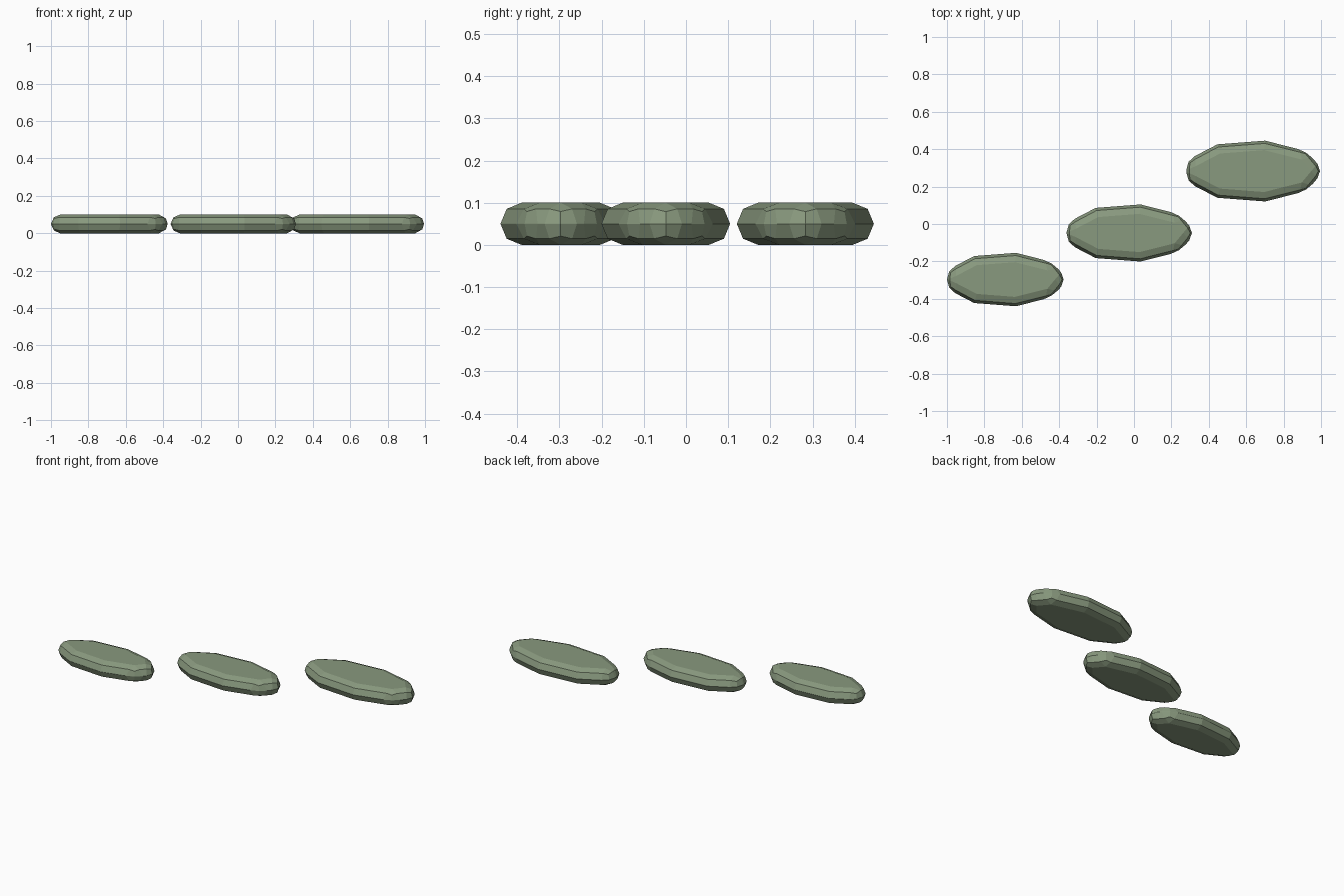
import bpy
import bmesh
import math

cube = bpy.data.objects.get("Cube")
if cube:
    bpy.data.objects.remove(cube)

# One mossy stone colour
moss = bpy.data.materials.new("moss_green_stone")
colour = (0.25, 0.32, 0.21, 1)
moss.diffuse_color = colour
moss.use_nodes = True
bsdf = moss.node_tree.nodes["Principled BSDF"]
bsdf.inputs["Base Color"].default_value = colour
bsdf.inputs["Roughness"].default_value = 0.9

SIDES = 9
HEIGHT = 0.1


def stepping_stone(name, x, y, rx, ry):
    """Flat nine-sided oval slab with a chunky rounded rim."""
    bm = bmesh.new()
    angles = [math.tau * i / SIDES for i in range(SIDES)]
    ring = [bm.verts.new((rx * math.cos(a), ry * math.sin(a), 0)) for a in angles]
    base = bm.faces.new(ring)
    top = bmesh.ops.extrude_face_region(bm, geom=[base], use_keep_orig=True)
    verts = [v for v in top["geom"] if isinstance(v, bmesh.types.BMVert)]
    bmesh.ops.translate(bm, vec=(0, 0, HEIGHT), verts=verts)
    bmesh.ops.recalc_face_normals(bm, faces=bm.faces)
    mesh = bpy.data.meshes.new(name)
    bm.to_mesh(mesh)
    bm.free()
    mesh.materials.append(moss)
    stone = bpy.data.objects.new(name, mesh)
    stone.location = (x, y, 0)
    bpy.context.collection.objects.link(stone)
    # Only the rims and the sharp ends are rounded
    bevel = stone.modifiers.new("rounded_rim", "BEVEL")
    bevel.width = HEIGHT / 2
    bevel.segments = 2
    bevel.limit_method = "ANGLE"
    bevel.angle_limit = math.radians(30)


# Three stones growing slightly along the path
stepping_stone("small_stepping_stone", -0.689, -0.297, 0.331, 0.145)
stepping_stone("middle_stepping_stone", -0.027, -0.048, 0.355, 0.155)
stepping_stone("large_stepping_stone", 0.635, 0.283, 0.378, 0.165)
